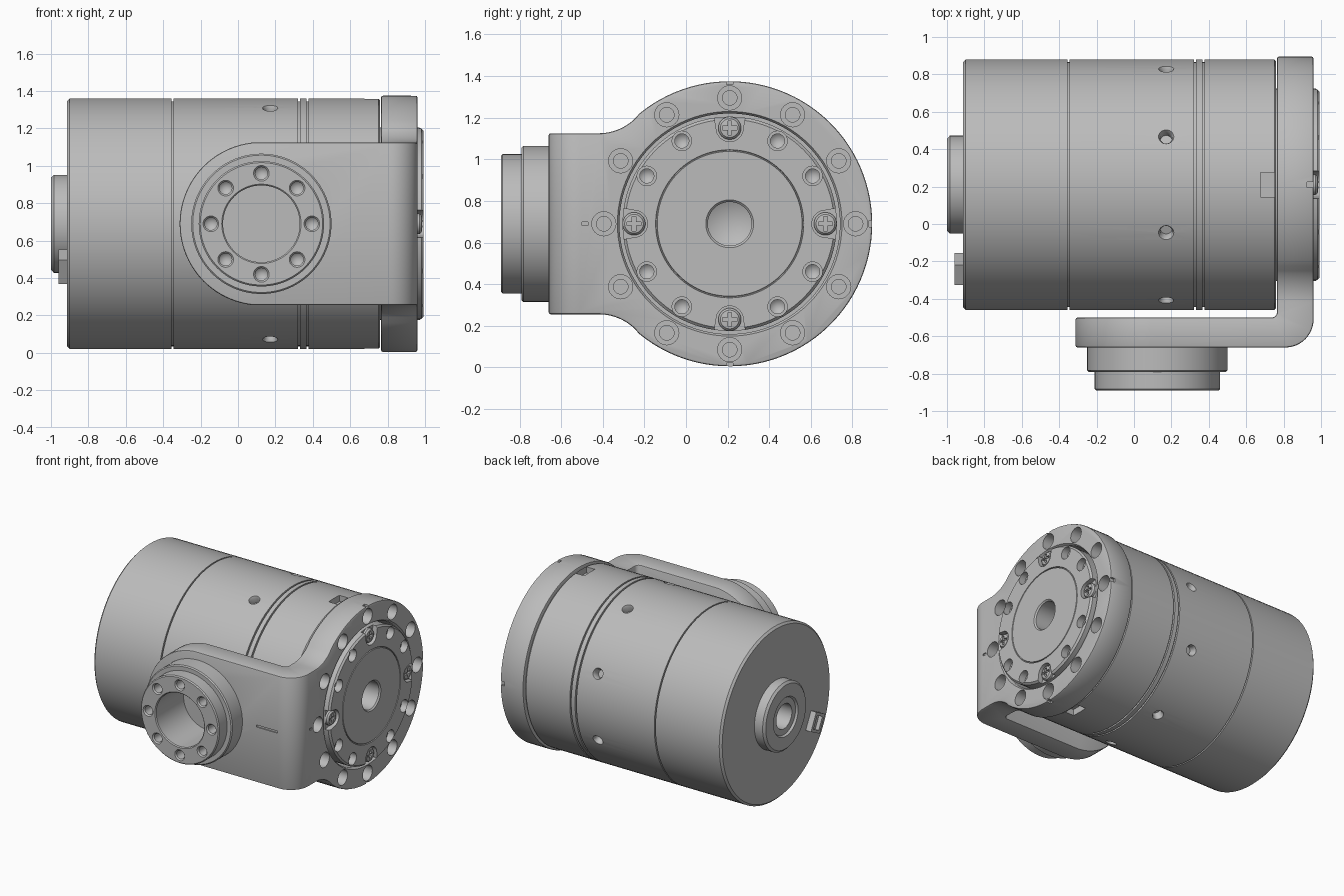
import bpy, bmesh
from math import sin, cos, pi, radians, atan2
from mathutils import Matrix, Vector

old = bpy.data.objects.get("Cube")
if old:
    bpy.data.objects.remove(old, do_unlink=True)

grey = bpy.data.materials.new("machined grey")
grey.use_nodes = True
grey.diffuse_color = (0.5, 0.5, 0.5, 1)
grey.node_tree.nodes["Principled BSDF"].inputs["Base Color"].default_value = (0.5, 0.5, 0.5, 1)

# Main axis runs along x; the front boss axis runs toward -y
AXIS = Matrix.Translation((0, 0.21, 0.69))
BOSS = Matrix.Translation((0.125, 0, 0.69)) @ Matrix.Rotation(-pi / 2, 4, 'Z')


def lathe(bm, profile, matrix, steps=96):
    """Revolve (x, radius) points about local x, then place them."""
    part = bmesh.new()
    verts = [part.verts.new((x, 0, r)) for x, r in profile]
    edges = [part.edges.new(p) for p in zip(verts, verts[1:])]
    bmesh.ops.spin(part, geom=verts + edges, cent=(0, 0, 0), axis=(1, 0, 0),
                   angle=2 * pi, steps=steps)
    merge(bm, part, matrix)


def prism(bm, outline, a, b, axis, matrix=Matrix()):
    """Extrude a 2D outline from a to b along the given axis."""
    def place(t, u, v):
        return ((t, u, v), (u, t, v), (u, v, t))[axis]
    part = bmesh.new()
    low = [part.verts.new(place(a, u, v)) for u, v in outline]
    high = [part.verts.new(place(b, u, v)) for u, v in outline]
    part.faces.new(low)
    part.faces.new(high)
    for i in range(len(low)):
        part.faces.new((low[i - 1], low[i], high[i], high[i - 1]))
    merge(bm, part, matrix)


def merge(bm, part, matrix):
    bmesh.ops.remove_doubles(part, verts=part.verts, dist=1e-5)
    bmesh.ops.recalc_face_normals(part, faces=part.faces)
    part.transform(matrix)
    mesh = bpy.data.meshes.new("temp")
    part.to_mesh(mesh)
    part.free()
    bm.from_mesh(mesh)
    bpy.data.meshes.remove(mesh)


def make(name, bm):
    mesh = bpy.data.meshes.new(name)
    bm.to_mesh(mesh)
    bm.free()
    mesh.materials.append(grey)
    obj = bpy.data.objects.new(name, mesh)
    bpy.context.collection.objects.link(obj)
    return obj


def apply(obj, mod):
    bpy.context.view_layer.objects.active = obj
    bpy.ops.object.modifier_apply(modifier=mod.name)


def combine(obj, bm, operation='DIFFERENCE'):
    cutter = make("cutter", bm)
    mod = obj.modifiers.new("cut", 'BOOLEAN')
    mod.operation, mod.solver, mod.object = operation, 'EXACT', cutter
    apply(obj, mod)
    bpy.data.objects.remove(cutter, do_unlink=True)


def arc(cx, cy, r, start, end, n):
    return [(cx + r * cos(start + (end - start) * i / n),
             cy + r * sin(start + (end - start) * i / n)) for i in range(n + 1)]


def box(u0, u1, v0, v1):
    return [(u0, v0), (u1, v0), (u1, v1), (u0, v1)]


def turn(angle):
    return AXIS @ Matrix.Rotation(angle, 4, 'X')


def around(angle, radius):
    return turn(angle) @ Matrix.Translation((0, 0, radius))


def hole(bm, matrix, steps_profile, steps=24):
    lathe(bm, steps_profile, matrix, steps)


# Motor body with rear boss, bore and seam grooves
R = 0.67
profile = [(-0.8, 0), (-0.8, 0.095), (-0.985, 0.095), (-0.985, 0.14), (-1, 0.15),
           (-1, 0.245), (-0.985, 0.262), (-0.915, 0.262), (-0.915, R - 0.015), (-0.9, R)]
for x0, x1 in ((-0.355, -0.345), (0.32, 0.332), (0.365, 0.377)):
    profile += [(x0, R), (x0, R - 0.015), (x1, R - 0.015), (x1, R)]
profile += [(0.75, R), (0.76, R - 0.01), (0.76, 0)]
bm = bmesh.new()
lathe(bm, profile, AXIS)
body = make("motor_body", bm)

cut = bmesh.new()
for k in range(8):
    spin = turn(radians(22.5 + 45 * k)) @ Matrix.Translation((0.172, 0, 0)) @ Matrix.Rotation(-pi / 2, 4, 'Y')
    hole(cut, spin, [(0.61, 0), (0.61, 0.032), (0.652, 0.032), (0.68, 0.046), (0.7, 0.046), (0.7, 0)])
for k in range(2):
    prism(cut, box(0.675, 0.75, -0.065, 0.065), 0.62, 0.72, 2, turn(k * pi))
combine(body, cut)

# Cable socket on the rear face
bm = bmesh.new()
socket_place = AXIS @ Matrix.Rotation(radians(27), 4, 'X') @ Matrix.Translation((0, -0.505, 0))
prism(bm, box(-0.06, 0.06, -0.072, 0.072), -0.96, -0.9, 0, socket_place)
socket = make("cable_socket", bm)
cut = bmesh.new()
prism(cut, box(-0.035, 0.035, -0.05, 0.05), -1, -0.93, 0, socket_place)
combine(socket, cut)

# L-shaped bracket: top outline intersected with side and front outlines
bm = bmesh.new()
corner = arc(0.81, -0.51, 0.15, -pi / 2, 0, 12)
inner = arc(0.735, -0.47, 0.03, 0, -pi / 2, 6)
prism(bm, [(-0.4, -0.66)] + corner + [(0.96, 1), (0.765, 1)] + inner + [(-0.4, -0.5)], -0.1, 1.5, 2)
bracket = make("bracket", bm)

RING, HALF, FILLET, REACH = 0.685, 0.435, 0.25, 0.63
meet = atan2(HALF + FILLET, -REACH)
upper = arc(-REACH, HALF + FILLET, FILLET, -pi / 2, meet - pi, 12)
lower = [(y, -z) for y, z in reversed(upper)]
ring = arc(0, 0, RING, meet, -meet, 80)[1:-1]
side = [(-1, HALF)] + upper + ring + lower + [(-1, -HALF)]
cut = bmesh.new()
prism(cut, side, -1, 1.2, 0, AXIS)
combine(bracket, cut, 'INTERSECT')
cut = bmesh.new()
tongue = arc(0.125, 0.69, HALF + 0.002, pi / 2, 3 * pi / 2, 48)
prism(cut, tongue + [(0.6, 0.253), (0.6, -0.3), (1.2, -0.3), (1.2, 1.7), (0.6, 1.7), (0.6, 1.127)],
      -1.2, 1.2, 1)
combine(bracket, cut, 'INTERSECT')
bevel = bracket.modifiers.new("edge", 'BEVEL')
bevel.width, bevel.segments, bevel.limit_method, bevel.angle_limit = 0.01, 2, 'ANGLE', radians(50)
apply(bracket, bevel)

# Bracket openings, bolt holes, alignment slots and notches
cut = bmesh.new()
hole(cut, AXIS, [(0.7, 0), (0.7, 0.53), (0.945, 0.53), (0.975, 0.55), (0.975, 0)], 96)
hole(cut, BOSS, [(0.4, 0), (0.4, 0.25), (0.75, 0.25), (0.75, 0)], 48)
combine(bracket, cut)
cut = bmesh.new()
for k in range(12):
    hole(cut, around(k * pi / 6, 0.605),
         [(0.7, 0), (0.7, 0.035), (0.85, 0.035), (0.85, 0.058), (1, 0.058), (1, 0)])
for k in (0, 2, 3):
    prism(cut, box(-0.015, 0.015, 0.67, 0.72), 0.925, 1, 0, turn(k * pi / 2))
prism(cut, box(0.62, 0.80, 0.682, 0.698), -0.7, -0.652, 1)
prism(cut, box(-0.5, -0.47, 0.682, 0.698), 0.952, 1, 0)
combine(bracket, cut)

# Output hub with centre bore and scribed ring
bm = bmesh.new()
lathe(bm, [(0.7, 0), (0.7, 0.515), (0.98, 0.515), (0.993, 0.502), (0.993, 0.356), (0.985, 0.354),
           (0.985, 0.35), (0.993, 0.348), (0.993, 0.115), (0.983, 0.105), (0.83, 0.105), (0.78, 0)], AXIS)
hub = make("output_hub", bm)
cut = bmesh.new()
for k in range(12):
    if k % 3:
        hole(cut, around(k * pi / 6, 0.46),
             [(0.84, 0), (0.87, 0.034), (0.94, 0.034), (0.94, 0.047), (1.1, 0.047), (1.1, 0)])
    else:
        pocket = arc(0, 0.46, 0.065, -pi, 0, 16) + [(0.09, 0.6), (-0.09, 0.6)]
        prism(cut, pocket, 0.955, 1.1, 0, turn(k * pi / 6))
combine(hub, cut)

# Cross-head retaining screws
w, s = 0.009, 0.034
plus = [(w, w), (w, s), (-w, s), (-w, w), (-s, w), (-s, -w),
        (-w, -w), (-w, -s), (w, -s), (w, -w), (s, -w), (s, w)]
screws = []
for k in range(4):
    place = around(k * pi / 2, 0.46)
    bm = bmesh.new()
    lathe(bm, [(0.94, 0), (0.94, 0.055), (0.97, 0.055), (0.982, 0.045), (0.988, 0)], place, 32)
    screw = make(f"retaining_screw_{k + 1}", bm)
    cut = bmesh.new()
    prism(cut, plus, 0.965, 1.1, 0, place)
    combine(screw, cut)
    screws.append(screw)

# Stepped front boss with bore and bolt circle
bm = bmesh.new()
lathe(bm, [(0.55, 0), (0.55, 0.205), (0.883, 0.205), (0.89, 0.212), (0.89, 0.327), (0.882, 0.335),
           (0.79, 0.335), (0.79, 0.367), (0.782, 0.375), (0.64, 0.375), (0.64, 0.252),
           (0.51, 0.252), (0.51, 0)], BOSS)
boss = make("front_boss", bm)
cut = bmesh.new()
for k in range(8):
    spot = BOSS @ Matrix.Rotation(k * pi / 4, 4, 'X') @ Matrix.Translation((0, 0, 0.27))
    hole(cut, spot, [(0.74, 0), (0.77, 0.033), (0.88, 0.033), (0.89, 0.042), (0.95, 0.042), (0.95, 0)])
combine(boss, cut)

# Smooth round walls, keep machined edges sharp
bpy.ops.object.select_all(action='DESELECT')
for obj in [body, socket, bracket, hub, boss] + screws:
    obj.select_set(True)
    bpy.context.view_layer.objects.active = obj
bpy.ops.object.shade_smooth_by_angle(angle=radians(30))
